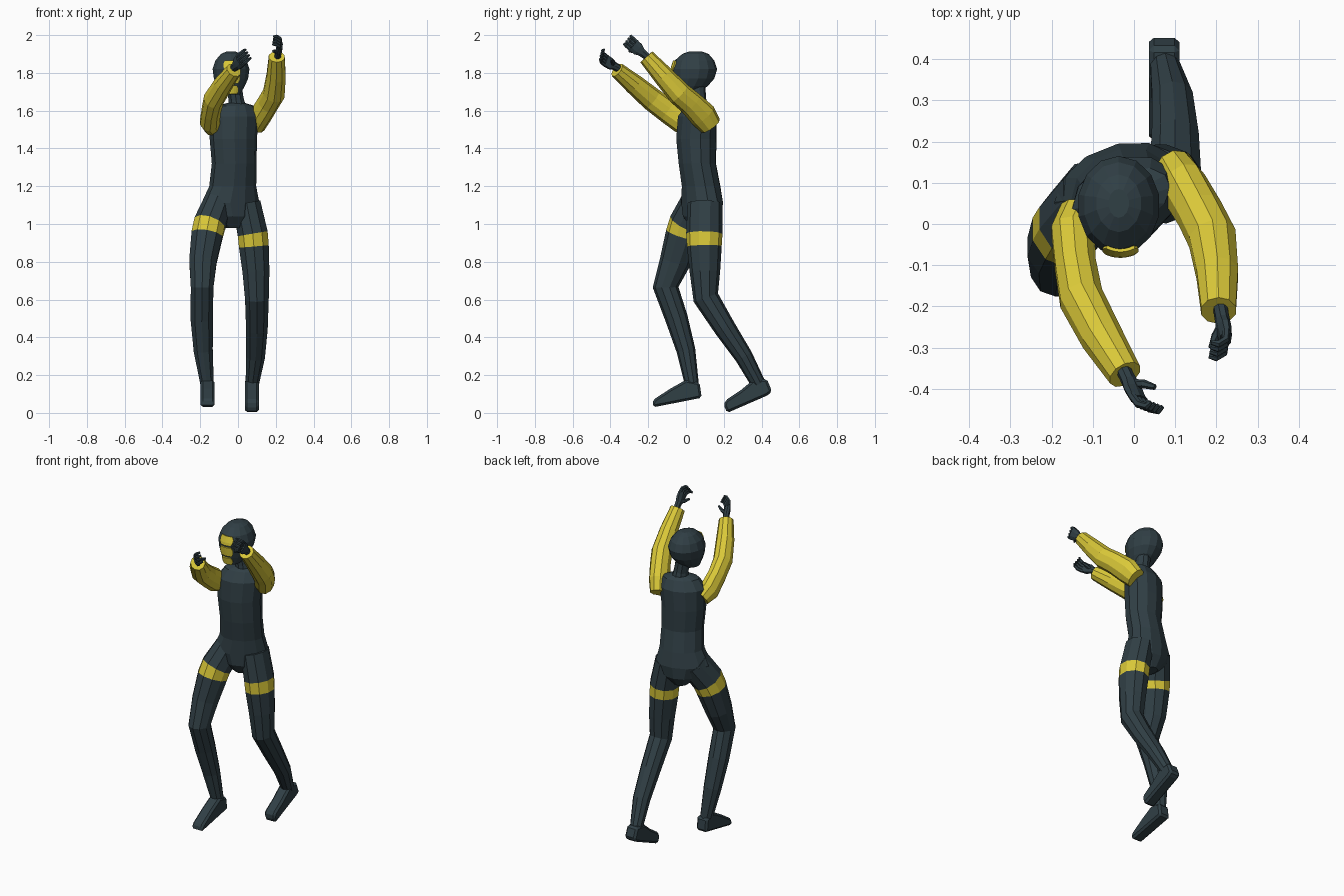
import bpy, bmesh, math
from mathutils import Vector


def material(name, rgb):
    m = bpy.data.materials.new(name)
    m.diffuse_color = (*rgb, 1)
    return m


DARK = material("dark slate", (0.030, 0.050, 0.060))
YELLOW = material("yellow", (0.70, 0.58, 0.04))


def finish(name, bm, mats):
    bmesh.ops.recalc_face_normals(bm, faces=bm.faces)
    me = bpy.data.meshes.new(name)
    bm.to_mesh(me)
    bm.free()
    for m in mats:
        me.materials.append(m)
    ob = bpy.data.objects.new(name, me)
    bpy.context.collection.objects.link(ob)
    return ob


def tube(name, rings, ref=(1, 0, 0), sides=10, mats=(DARK,), band=None, axis=None):
    """Loft elliptical rings (x, y, z, radius along ref, radius across)."""
    bm = bmesh.new()
    pts = [Vector(r[:3]) for r in rings]
    loops = []
    for i, r in enumerate(rings):
        t = Vector(axis) if axis else pts[min(i + 1, len(pts) - 1)] - pts[max(i - 1, 0)]
        t.normalize()
        u = Vector(ref)
        u = (u - t * u.dot(t)).normalized()
        v = t.cross(u)
        loops.append([])
        for k in range(sides):
            a = 2 * math.pi * (k + 0.5) / sides
            loops[-1].append(bm.verts.new(pts[i] + u * r[3] * math.cos(a) + v * r[4] * math.sin(a)))
    for i in range(len(loops) - 1):
        for k in range(sides):
            j = (k + 1) % sides
            f = bm.faces.new((loops[i][k], loops[i][j], loops[i + 1][j], loops[i + 1][k]))
            f.material_index = 1 if i == band else 0
    bm.faces.new(loops[0])
    bm.faces.new(loops[-1])
    return finish(name, bm, mats)


# torso, turned so that one shoulder leads
yaw = math.radians(22)
across = (math.cos(yaw), math.sin(yaw), 0)
tube("torso", [
    (-0.030, 0.085, 0.98, 0.045, 0.06), (-0.035, 0.085, 1.04, 0.120, 0.10),
    (-0.040, 0.085, 1.11, 0.160, 0.105), (-0.028, 0.080, 1.20, 0.128, 0.10),
    (-0.020, 0.060, 1.32, 0.122, 0.097), (-0.025, 0.055, 1.45, 0.128, 0.105),
    (-0.020, 0.060, 1.57, 0.135, 0.10), (-0.012, 0.065, 1.625, 0.105, 0.065),
    (-0.010, 0.065, 1.64, 0.050, 0.045)], ref=across, sides=12, axis=(0, 0, 1))
tube("neck", [(-0.005, 0.068, 1.60, 0.055, 0.055), (-0.01, 0.062, 1.66, 0.042, 0.045),
              (-0.025, 0.055, 1.76, 0.042, 0.045)])

# head
HX = -0.037
HEAD = [(0.000, 1.685, 0.048, 0.055), (0.025, 1.73, 0.075, 0.090), (0.040, 1.77, 0.093, 0.110),
        (0.045, 1.82, 0.100, 0.120), (0.045, 1.865, 0.085, 0.105), (0.050, 1.90, 0.055, 0.070),
        (0.050, 1.913, 0.025, 0.035)]
tube("head", [(HX, y, z, w, d) for y, z, w, d in HEAD], sides=14, axis=(0, 0, 1))


def face_y(x, z):
    """Front surface of the head at a given x and z."""
    for lo, hi in zip(HEAD, HEAD[1:]):
        if z <= hi[1]:
            break
    s = (z - lo[1]) / (hi[1] - lo[1])
    y, w, d = (lo[i] + (hi[i] - lo[i]) * s for i in (0, 2, 3))
    return y - d * math.sqrt(max(0.0, 1 - (x / w) ** 2)) - 0.004


# three stacked plates on the face
for n, (z0, z1, w) in enumerate([(1.690, 1.733, 0.034), (1.745, 1.800, 0.042), (1.812, 1.865, 0.042)]):
    bm = bmesh.new()
    rows = []
    for a in range(4):
        z = z0 + (z1 - z0) * a / 3
        ww = w * (0.8 if a in (0, 3) else 1)
        rows.append([bm.verts.new((HX + 0.004 + x, face_y(x, z), z))
                     for x in (ww * (b / 3 - 1) for b in range(7))])
    for a in range(3):
        for b in range(6):
            bm.faces.new((rows[a][b], rows[a][b + 1], rows[a + 1][b + 1], rows[a + 1][b]))
    plate = finish("face_plate_%d" % (n + 1), bm, (YELLOW,))
    mod = plate.modifiers.new("thickness", "SOLIDIFY")
    mod.thickness = 0.008
    mod.offset = 0

# raised arms
tube("left_sleeve", [
    (0.095, 0.130, 1.520, 0.050, 0.060), (0.120, 0.090, 1.575, 0.058, 0.073),
    (0.160, 0.025, 1.640, 0.058, 0.066), (0.190, -0.035, 1.690, 0.060, 0.064),
    (0.202, -0.120, 1.785, 0.053, 0.055), (0.205, -0.210, 1.885, 0.044, 0.043)], mats=(YELLOW,))
tube("right_sleeve", [
    (-0.130, 0.030, 1.510, 0.050, 0.050), (-0.148, -0.020, 1.545, 0.055, 0.068),
    (-0.142, -0.100, 1.600, 0.052, 0.064), (-0.128, -0.180, 1.660, 0.055, 0.062),
    (-0.078, -0.275, 1.740, 0.052, 0.054), (-0.022, -0.365, 1.815, 0.042, 0.042)], mats=(YELLOW,))


def hand(side, wrist, aim, wide, curl, thumb):
    """Palm, four half curled fingers and a thumb."""
    w, d, c = Vector(wrist), Vector(aim).normalized(), Vector(curl).normalized()
    s = Vector(wide).normalized()
    th = Vector(thumb).normalized()
    rings = [(w - d * 0.02, 0.020, 0.018), (w + d * 0.02, 0.024, 0.018),
             (w + d * 0.045, 0.036, 0.018), (w + d * 0.078, 0.036, 0.015)]
    tube(side + "_palm", [(*p, a, b) for p, a, b in rings], ref=s, sides=8)
    for k in range(4):
        base = w + d * 0.07 + s * (k - 1.5) * 0.018
        p = [base, base + d * 0.03 + c * 0.006, base + d * 0.042 + c * 0.026, base + d * 0.034 + c * 0.042]
        tube("%s_finger_%d" % (side, k + 1),
             [(*q, r, r) for q, r in zip(p, (0.010, 0.010, 0.009, 0.006))], ref=s, sides=6)
    p = [w + d * 0.03, w + d * 0.042 + th * 0.03, w + d * 0.062 + th * 0.052]
    tube(side + "_thumb", [(*q, r, r) for q, r in zip(p, (0.013, 0.011, 0.007))], ref=c, sides=6)


hand("left", (0.212, -0.220, 1.897), (0.13, -0.75, 0.62), (0.1, 0.6, 0.75), (-1, -0.1, 0.2), (-0.5, -0.5, -0.3))
hand("right", (-0.020, -0.365, 1.828), (0.38, -0.75, 0.45), (-0.5, 0.2, 0.8), (0.7, 0.2, 0.5), (0.9, 0.35, 0.3))

# legs, each with a thigh band
tube("right_leg", [
    (-0.100, 0.070, 1.120, 0.080, 0.095), (-0.150, 0.003, 1.000, 0.088, 0.095),
    (-0.164, -0.016, 0.942, 0.087, 0.093), (-0.186, -0.058, 0.800, 0.076, 0.082),
    (-0.190, -0.108, 0.665, 0.063, 0.068), (-0.192, -0.050, 0.500, 0.062, 0.060),
    (-0.184, 0.000, 0.330, 0.053, 0.050), (-0.162, 0.033, 0.140, 0.036, 0.036)],
    mats=(DARK, YELLOW), band=1)
tube("left_leg", [
    (0.045, 0.100, 1.110, 0.078, 0.092), (0.078, 0.097, 0.948, 0.084, 0.096),
    (0.084, 0.097, 0.882, 0.083, 0.092), (0.095, 0.100, 0.750, 0.075, 0.081),
    (0.100, 0.105, 0.610, 0.066, 0.068), (0.100, 0.205, 0.450, 0.060, 0.058),
    (0.093, 0.305, 0.300, 0.052, 0.048), (0.074, 0.388, 0.145, 0.036, 0.038)],
    mats=(DARK, YELLOW), band=1)


# boots from side profiles
def boot(name, profile, x0, x1):
    bm = bmesh.new()
    a = [bm.verts.new((x0, y, z)) for y, z in profile]
    b = [bm.verts.new((x1, y, z)) for y, z in profile]
    n = len(profile)
    bm.faces.new(a)
    bm.faces.new(b)
    for i in range(n):
        j = (i + 1) % n
        bm.faces.new((a[i], a[j], b[j], b[i]))
    ob = finish(name, bm, (DARK,))
    mod = ob.modifiers.new("soft edges", "BEVEL")
    mod.width = 0.012
    mod.segments = 1


boot("right_boot", [(0.083, 0.080), (0.072, 0.160), (0.000, 0.175), (-0.080, 0.130),
                    (-0.165, 0.075), (-0.180, 0.052), (-0.172, 0.030)], -0.198, -0.124)
boot("left_boot", [(0.430, 0.092), (0.456, 0.112), (0.428, 0.180), (0.352, 0.172), (0.290, 0.120),
                   (0.208, 0.066), (0.200, 0.040), (0.218, 0.000)], 0.036, 0.110)
